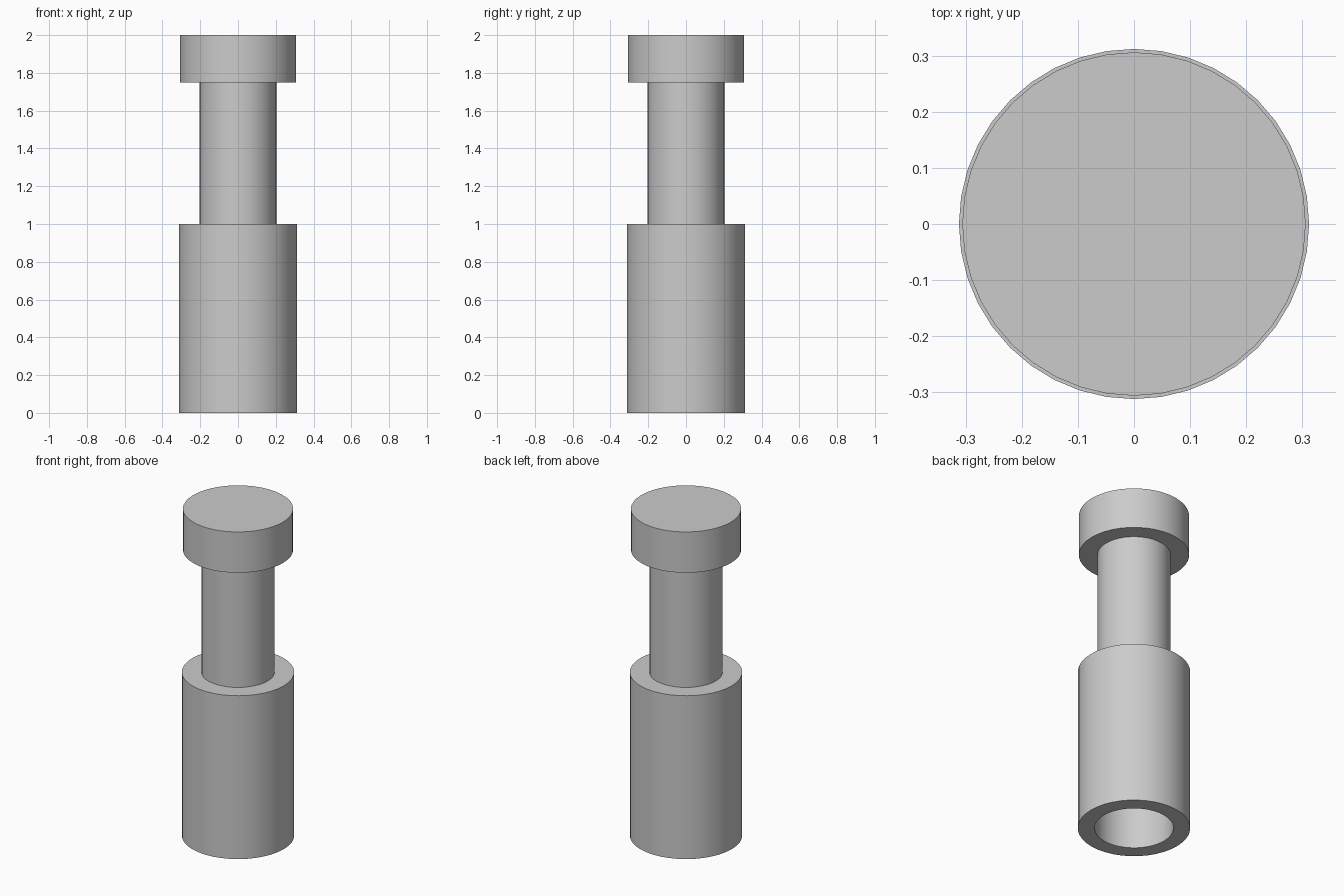
import bpy
import math

SEGMENTS = 40

if "Cube" in bpy.data.objects:
    bpy.data.objects.remove(bpy.data.objects["Cube"], do_unlink=True)

# One plain grey for the whole model
grey = bpy.data.materials.new("plain_grey")
grey.use_nodes = True
colour = (0.6, 0.6, 0.6, 1.0)
grey.diffuse_color = colour
grey.node_tree.nodes["Principled BSDF"].inputs["Base Color"].default_value = colour


def lathe(name, rings, capped):
    """Turn (radius, height) rings about z; capped closes both ends."""
    verts, faces = [], []
    for radius, height in rings:
        for i in range(SEGMENTS):
            a = math.tau * i / SEGMENTS
            verts.append((radius * math.cos(a), radius * math.sin(a), height))
    for r in range(len(rings) - 1):
        low, high = r * SEGMENTS, (r + 1) * SEGMENTS
        for i in range(SEGMENTS):
            j = (i + 1) % SEGMENTS
            faces.append((low + i, low + j, high + j, high + i))
    if capped:
        last = (len(rings) - 1) * SEGMENTS
        faces.append(tuple(reversed(range(SEGMENTS))))
        faces.append(tuple(range(last, last + SEGMENTS)))
    mesh = bpy.data.meshes.new(name)
    mesh.from_pydata(verts, [], faces)
    mesh.materials.append(grey)
    obj = bpy.data.objects.new(name, mesh)
    bpy.context.collection.objects.link(obj)
    bpy.ops.object.select_all(action="DESELECT")
    obj.select_set(True)
    bpy.context.view_layer.objects.active = obj
    bpy.ops.object.shade_smooth_by_angle(angle=math.radians(30))
    return obj


# Thick sleeve with a blind bore open at the bottom, closed by the end caps
BORE, DEPTH = 0.219, 0.75
lathe("base_sleeve", [(BORE, DEPTH), (BORE, 0), (0.312, 0), (0.312, 1.0), (0.2, 1.0)], True)

# Narrow neck standing on the sleeve
lathe("stem", [(0.203, 1.0), (0.203, 1.75)], True)

# Wide flat head
lathe("head_cap", [(0.306, 1.75), (0.306, 2.0)], True)
